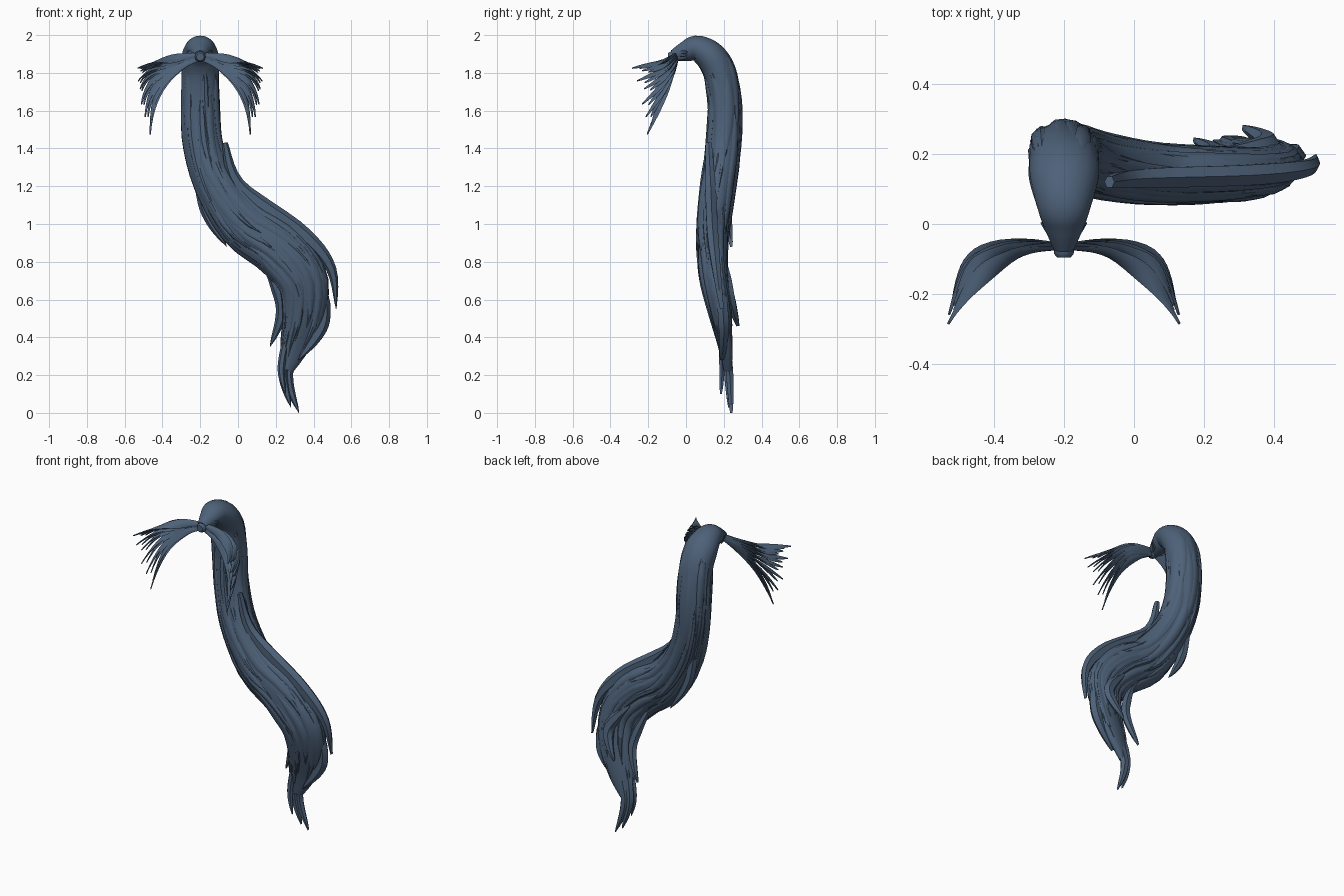
import bpy
import bmesh
import math
import random
from mathutils import Vector

random.seed(7)
if "Cube" in bpy.data.objects:
    bpy.data.objects.remove(bpy.data.objects["Cube"])

hair = bpy.data.materials.new("slate blue hair")
hair.use_nodes = True
hair_colour = (.075, .12, .19, 1)
hair.diffuse_color = hair_colour
shader = hair.node_tree.nodes["Principled BSDF"]
shader.inputs["Base Color"].default_value = hair_colour
shader.inputs["Roughness"].default_value = .8


def smooth_curve(points, count):
    """Sample a smooth curve through tuples of any length."""
    result = []
    last = len(points) - 1
    for i in range(count):
        u = i / (count - 1) * last
        k = min(int(u), last - 1)
        t = u - k
        before, start, end, after = (Vector(points[max(0, min(last, k + j))])
                                     for j in range(-1, 3))
        leave, arrive = (end - before) / 2, (after - start) / 2
        ease = t * t * (3 - 2 * t)
        result.append(start.lerp(end, ease) + leave * t * (1 - t) ** 2
                      - arrive * t * t * (1 - t))
    return result


def circle(sides):
    return [math.tau * j / sides for j in range(sides)]


def tangent_at(path, i):
    return (path[min(i + 1, len(path) - 1)] - path[max(i - 1, 0)]).normalized()


def skin(bm, rings):
    """Join rings of points into a closed tube."""
    loops = [[bm.verts.new(point) for point in ring] for ring in rings]
    n = len(loops[0])
    for low, high in zip(loops, loops[1:]):
        for j in range(n):
            bm.faces.new((low[j], low[(j + 1) % n], high[(j + 1) % n], high[j]))
    bm.faces.new(loops[0][::-1])
    bm.faces.new(loops[-1])


def lock(bm, path, normals, width, thick, root, sharp=1.0):
    """Flat lock of hair that swells from its root and ends in a point."""
    rings = []
    for i, (point, normal) in enumerate(zip(path, normals)):
        u = i / (len(path) - 1)
        tangent = tangent_at(path, i)
        side = tangent.cross(normal).normalized()
        out = side.cross(tangent)
        swell = root + (1 - root) * min(1, u * 3)
        swell *= max(.04, 1 - max(0, u * 2 - 1) ** 1.6 * sharp)
        rings.append([point + side * math.cos(a) * width * swell
                      + out * math.sin(a) * thick * (.3 + .7 * swell)
                      for a in circle(6)])
    skin(bm, rings)


def finish(name, bm):
    bmesh.ops.recalc_face_normals(bm, faces=bm.faces)
    mesh = bpy.data.meshes.new(name)
    bm.to_mesh(mesh)
    bm.free()
    mesh.materials.append(hair)
    obj = bpy.data.objects.new(name, mesh)
    bpy.context.collection.objects.link(obj)
    bpy.ops.object.select_all(action="DESELECT")
    obj.select_set(True)
    bpy.context.view_layer.objects.active = obj
    bpy.ops.object.shade_smooth_by_angle(angle=math.radians(40))


# Spine of the tail: x, y, z, half width, half depth
KNOT_X = -.2
spine = [(KNOT_X, -.07, 1.89, .03, .03), (KNOT_X, 0, 1.915, .06, .055),
         (KNOT_X, .06, 1.928, .08, .07), (KNOT_X, .135, 1.88, .1, .083),
         (KNOT_X, .185, 1.78, .1, .088), (KNOT_X, .206, 1.6, .1, .087),
         (-.18, .197, 1.4, .1, .088), (-.11, .17, 1.2, .11, .088),
         (.03, .145, 1, .13, .084), (.21, .138, .87, .14, .077),
         (.34, .147, .71, .13, .068), (.35, .18, .53, .11, .055),
         (.305, .208, .36, .08, .035), (.26, .222, .22, .03, .02)]
COUNT = 130
samples = smooth_curve(spine, COUNT)
centres = [sample.to_3d() for sample in samples]
frames = []
side = Vector((1, 0, 0))
for i in range(COUNT):
    tangent = tangent_at(centres, i)
    side = (side - tangent * side.dot(tangent)).normalized()
    frames.append((side, tangent.cross(side)))


def on_tail(i, angle, scale):
    across, deep = frames[i]
    width, depth = samples[i][3:]
    return centres[i] + (across * math.cos(angle) * width
                         + deep * math.sin(angle) * depth) * scale


def outward(i, angle):
    across, deep = frames[i]
    width, depth = samples[i][3:]
    return (across * math.cos(angle) / width + deep * math.sin(angle) / depth).normalized()


# Grooved core of the tail, smooth over the crown
angles = circle(36)
grooves = [random.uniform(0, .07) * (j % 2) for j in range(len(angles))]
bm = bmesh.new()
rings = []
for i in range(0, COUNT, 2):
    fade = min(1, max(0, i / 20 - 1))
    twist = math.sin(i / 25) / 4
    rings.append([on_tail(i, a + twist, 1 - groove * fade)
                  for a, groove in zip(angles, grooves)])
skin(bm, rings)
finish("tail_core", bm)

# Locks lying along the surface, rising out of the core at their roots
bm = bmesh.new()
for k in range(70):
    start = random.randint(28, 88)
    end = min(COUNT - 3, start + random.randint(28, 50))
    angle = math.tau * (k * .618 % 1)
    drift = random.uniform(-.35, .35)
    path, normals = [], []
    for i in range(start, end, 3):
        u = (i - start) / (end - start)
        a = angle + drift * u
        path.append(on_tail(i, a, .88 + .1 * min(1, u * 3) + .04 * u ** 4))
        normals.append(outward(i, a))
    lock(bm, path, normals, random.uniform(.016, .03), random.uniform(.007, .012), .2)
finish("surface_locks", bm)

# Larger loose locks: half width, then the path from root to tip
loose_locks = {
    "side_lock": (.042, (-.07, .12, 1.43), (.01, .13, 1.2), (.33, .14, .96),
                  (.49, .16, .77), (.52, .19, .55)),
    "back_lock": (.03, (-.23, .22, 1.5), (-.18, .22, 1.1), (-.06, .24, .88)),
    "inner_lock": (.03, (.14, .16, .8), (.23, .2, .56), (.17, .24, .35)),
    "left_tip_lock": (.028, (.28, .2, .45), (.24, .22, .22), (.28, .23, .03)),
    "right_tip_lock": (.028, (.36, .2, .5), (.265, .23, .22), (.322, .24, 0)),
    "outer_lock": (.04, (.43, .17, .74), (.445, .2, .48), (.32, .19, .28)),
    "front_tip_lock": (.02, (.28, .18, .5), (.23, .19, .25), (.25, .185, .1)),
    "rear_curl": (.035, (.25, .2, .8), (.38, .23, .63), (.31, .275, .46)),
}
for name, (width, *points) in loose_locks.items():
    bm = bmesh.new()
    path = smooth_curve(points, 22)
    lock(bm, path, [Vector((0, 1, 0))] * len(path), width, width * .8, .35)
    finish(name, bm)

# Two fans of broad locks sweeping out from the knot
STRANDS = 7
for name, sign in (("right_fan", -1), ("left_fan", 1)):
    bm = bmesh.new()
    for layer in range(2):
        for j in range(STRANDS):
            u = min(1, (j + layer / 2) / (STRANDS - 1))
            bulge = math.sin(math.pi * u)
            root = Vector((.01, -.06 - layer / 100, 1.9 - .03 * u))
            bend = Vector((.2 + .05 * u + .05 * bulge, .04 * bulge - .05 - layer / 50,
                           1.872 - .065 * u))
            tip = Vector((.33 - .065 * u ** 3, -.285 + .08 * u, 1.825 - .35 * u ** 1.5))
            tip = bend.lerp(tip, 1 - .2 * (j % 2) * (1 - u) - .15 * layer)
            path, normals = [], []
            for k in range(15):
                t = k / 14
                point = root.lerp(bend, t).lerp(bend.lerp(tip, t), t)
                path.append(Vector((KNOT_X + sign * point.x, point.y, point.z)))
                normals.append(Vector((sign * t, .5 * t - 1, .35)))
            lock(bm, path, normals, .026, .008, .3, .85)
    finish(name, bm)

# Knot where the fans meet
bm = bmesh.new()
profile = [(-.095, .02), (-.085, .028), (-.06, .03), (-.045, .026)]
skin(bm, [[(KNOT_X + radius * math.cos(a), y, 1.885 + radius * math.sin(a))
           for a in circle(10)] for y, radius in profile])
finish("knot", bm)

# Short wisps wrapping the collar behind the knot
bm = bmesh.new()
for sign in (-1, 1):
    for drop in range(3):
        z = 1.91 - drop * .015
        root = Vector((KNOT_X + sign * .02, -.06, z))
        tip = Vector((KNOT_X + sign * (.064 - drop * .008), .005, z))
        path = [root.lerp(tip, k / 7) for k in range(8)]
        lock(bm, path, [Vector((sign, -.5, 0))] * 8, .014, .007, .6, .6)
finish("knot_collar", bm)
